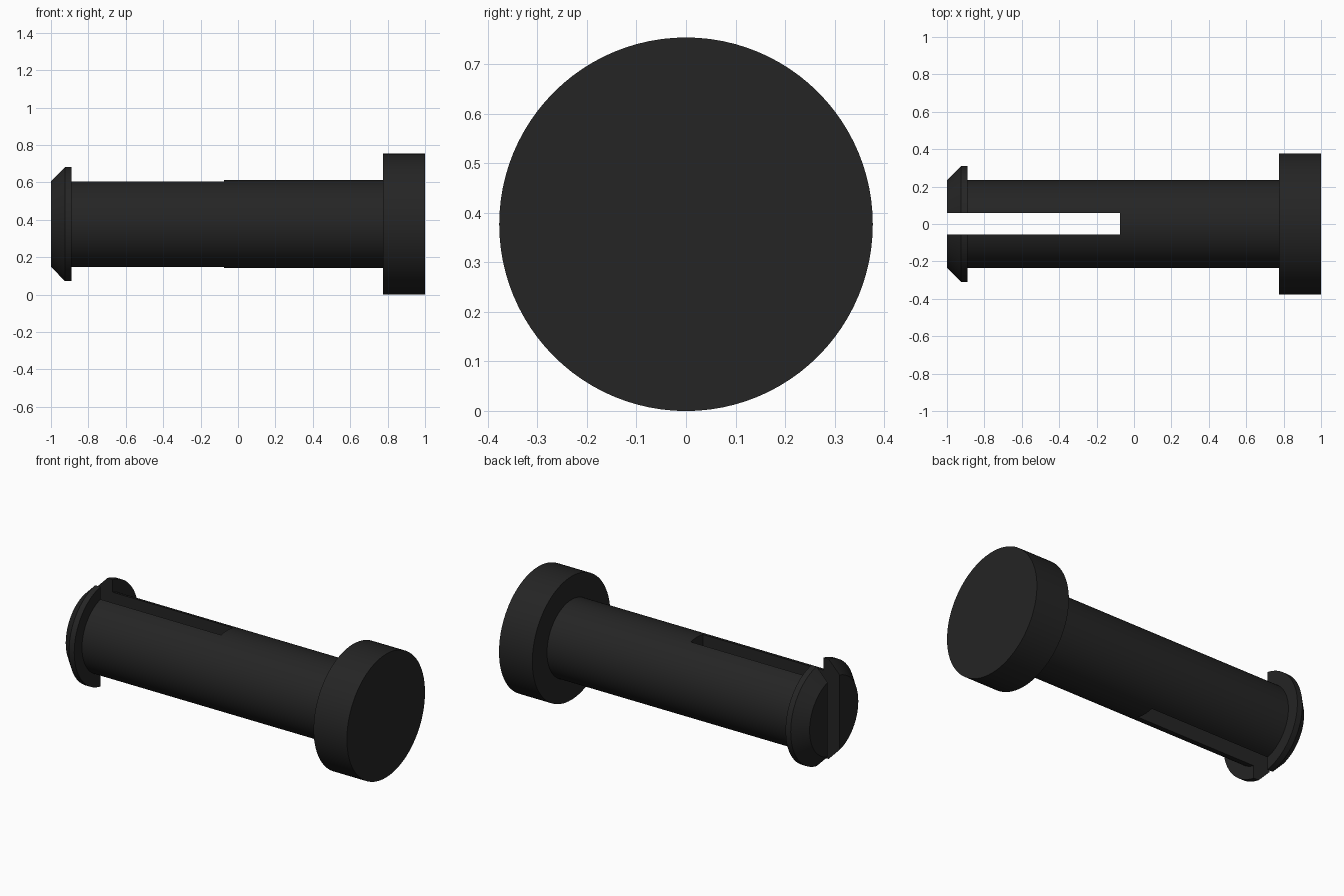
import bpy, bmesh, math

if "Cube" in bpy.data.objects:
    bpy.data.objects.remove(bpy.data.objects["Cube"])

R = 0.377      # head radius, also the axis height
SEG = 96

mat = bpy.data.materials.new("matte black")
mat.diffuse_color = (0.018, 0.018, 0.018, 1)
mat.use_nodes = True
mat.node_tree.nodes["Principled BSDF"].inputs["Base Color"].default_value = mat.diffuse_color


def lathe(name, profile):
    """Closed solid of revolution about the x axis from (x, radius) points."""
    bm = bmesh.new()
    rings = []
    for x, r in profile:
        rings.append([bm.verts.new((x, r * math.sin(2 * math.pi * i / SEG),
                                    R + r * math.cos(2 * math.pi * i / SEG)))
                      for i in range(SEG)])
    for a, b in zip(rings, rings[1:]):
        for i in range(SEG):
            j = (i + 1) % SEG
            bm.faces.new((a[i], a[j], b[j], b[i]))
    bm.faces.new(rings[0])
    bm.faces.new(rings[-1])
    bmesh.ops.recalc_face_normals(bm, faces=bm.faces)
    me = bpy.data.meshes.new(name)
    bm.to_mesh(me)
    bm.free()
    me.materials.append(mat)
    ob = bpy.data.objects.new(name, me)
    bpy.context.collection.objects.link(ob)
    return ob


# Pin: chamfered snap lip, shaft, wide head
pin = lathe("snap_pin", [(-1, 0.235), (-0.925, 0.31), (-0.89, 0.31),
                         (-0.89, 0.235), (0.775, 0.235), (0.775, R), (1, R)])

# Slot that splits the shaft into two prongs
bpy.ops.mesh.primitive_cube_add(size=1, location=(-0.5875, 0.002, R))
cutter = bpy.context.object
cutter.name = "slot_cutter"
cutter.scale = (1.025, 0.116, 1.2)
bpy.context.view_layer.update()

mod = pin.modifiers.new("slot", 'BOOLEAN')
mod.operation = 'DIFFERENCE'
mod.solver = 'EXACT'
mod.object = cutter
bpy.ops.object.select_all(action='DESELECT')
pin.select_set(True)
bpy.context.view_layer.objects.active = pin
bpy.ops.object.modifier_apply(modifier=mod.name)
bpy.data.objects.remove(cutter)

# Smooth round walls, crisp edges
bpy.ops.object.shade_smooth_by_angle(angle=math.radians(30))
